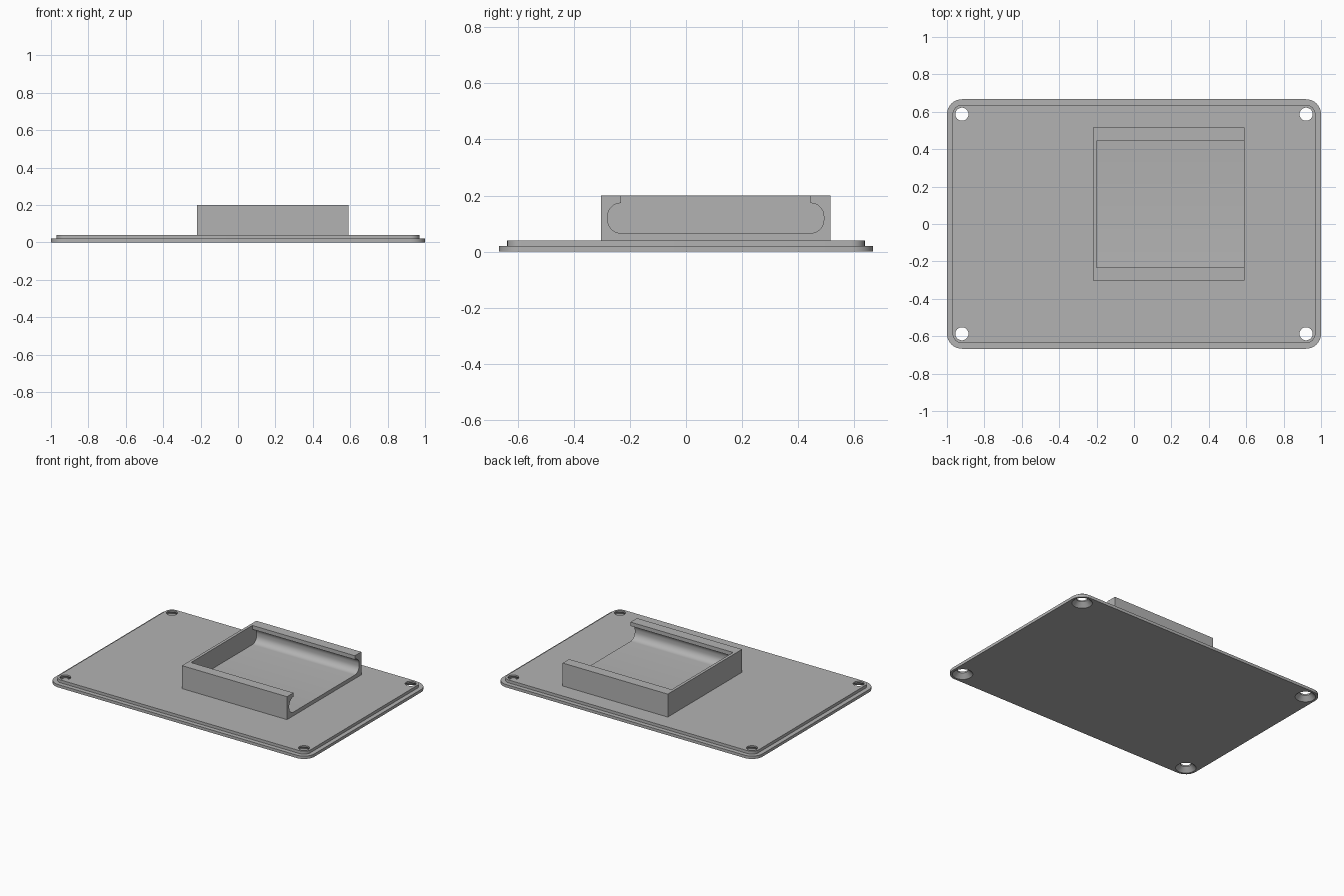
import bpy
import bmesh
from math import cos, sin, pi

if "Cube" in bpy.data.objects:
    bpy.data.objects.remove(bpy.data.objects["Cube"], do_unlink=True)

GREY = (0.45, 0.45, 0.45, 1)
grey = bpy.data.materials.new("grey plastic")
grey.use_nodes = True
grey.diffuse_color = GREY
grey.node_tree.nodes["Principled BSDF"].inputs["Base Color"].default_value = GREY


def arc(cx, cy, r, start, end, steps=8):
    return [(cx + r * cos(start + (end - start) * i / steps),
             cy + r * sin(start + (end - start) * i / steps)) for i in range(steps + 1)]


def rounded_rect(hx, hy, r):
    corners = [(1, 1), (-1, 1), (-1, -1), (1, -1)]
    return [p for i, (sx, sy) in enumerate(corners)
            for p in arc(sx * (hx - r), sy * (hy - r), r, i * pi / 2, (i + 1) * pi / 2)]


def loft(name, rings):
    """Closed solid through matching rings of 3D points."""
    bm = bmesh.new()
    loops = [[bm.verts.new(p) for p in ring] for ring in rings]
    n = len(loops[0])
    for a, b in zip(loops, loops[1:]):
        for i in range(n):
            j = (i + 1) % n
            bm.faces.new((a[i], a[j], b[j], b[i]))
    bm.faces.new(loops[0][::-1])
    bm.faces.new(loops[-1])
    bmesh.ops.recalc_face_normals(bm, faces=bm.faces)
    mesh = bpy.data.meshes.new(name)
    bm.to_mesh(mesh)
    bm.free()
    mesh.materials.append(grey)
    obj = bpy.data.objects.new(name, mesh)
    bpy.context.collection.objects.link(obj)
    return obj


def carve(obj, cutters):
    for c in cutters:
        mod = obj.modifiers.new("cut", "BOOLEAN")
        mod.operation = "DIFFERENCE"
        mod.solver = "EXACT"
        mod.object = c
    bpy.context.view_layer.objects.active = obj
    bpy.ops.object.select_all(action="DESELECT")
    obj.select_set(True)
    for mod in list(obj.modifiers):
        bpy.ops.object.modifier_apply(modifier=mod.name)
    for c in cutters:
        bpy.data.objects.remove(c, do_unlink=True)
    bpy.ops.object.shade_smooth_by_angle(angle=pi / 6)


# Stepped base plate with rounded corners
LIP = 0.03
plate_rings = []
for z, inset in ((0, 0), (0.02, 0), (0.02, LIP), (0.04, LIP)):
    outline = rounded_rect(1 - inset, 0.667 - inset, 0.08 - inset)
    plate_rings.append([(x, y, z) for x, y in outline])
base_plate = loft("base_plate", plate_rings)

# Screw holes, countersunk from below
hole_cutters = []
for sx in (-1, 1):
    for sy in (-1, 1):
        rings = [[(x, y, z) for x, y in arc(sx * 0.92, sy * 0.587, r, 0, 2 * pi, 32)[:-1]]
                 for z, r in ((-0.01, 0.075), (0.03, 0.035), (0.06, 0.035))]
        hole_cutters.append(loft("hole_cutter", rings))
carve(base_plate, hole_cutters)

# Holder tray, open at its +x end
MID = 0.106
X0, X1 = -0.22, 0.59
box = [(MID - 0.409, 0.03), (MID + 0.409, 0.03), (MID + 0.409, 0.2), (MID - 0.409, 0.2)]
holder_tray = loft("holder_tray", [[(x, y, z) for y, z in box] for x in (X0, X1)])

# Slot with rounded sides below overhanging rails
R, SIDE, FLOOR, CEILING = 0.047, 0.385, 0.066, 0.173
half = (arc(SIDE - R, FLOOR + R, R, -pi / 2, 0)
        + arc(SIDE - R, CEILING - R, R, 0, pi / 2)
        + [(SIDE - R, 0.25)])
slot = [(MID + y, z) for y, z in half] + [(MID - y, z) for y, z in reversed(half)]
slot_cutter = loft("slot_cutter", [[(x, y, z) for y, z in slot] for x in (X0 + 0.02, X1 + 0.1)])
carve(holder_tray, [slot_cutter])
